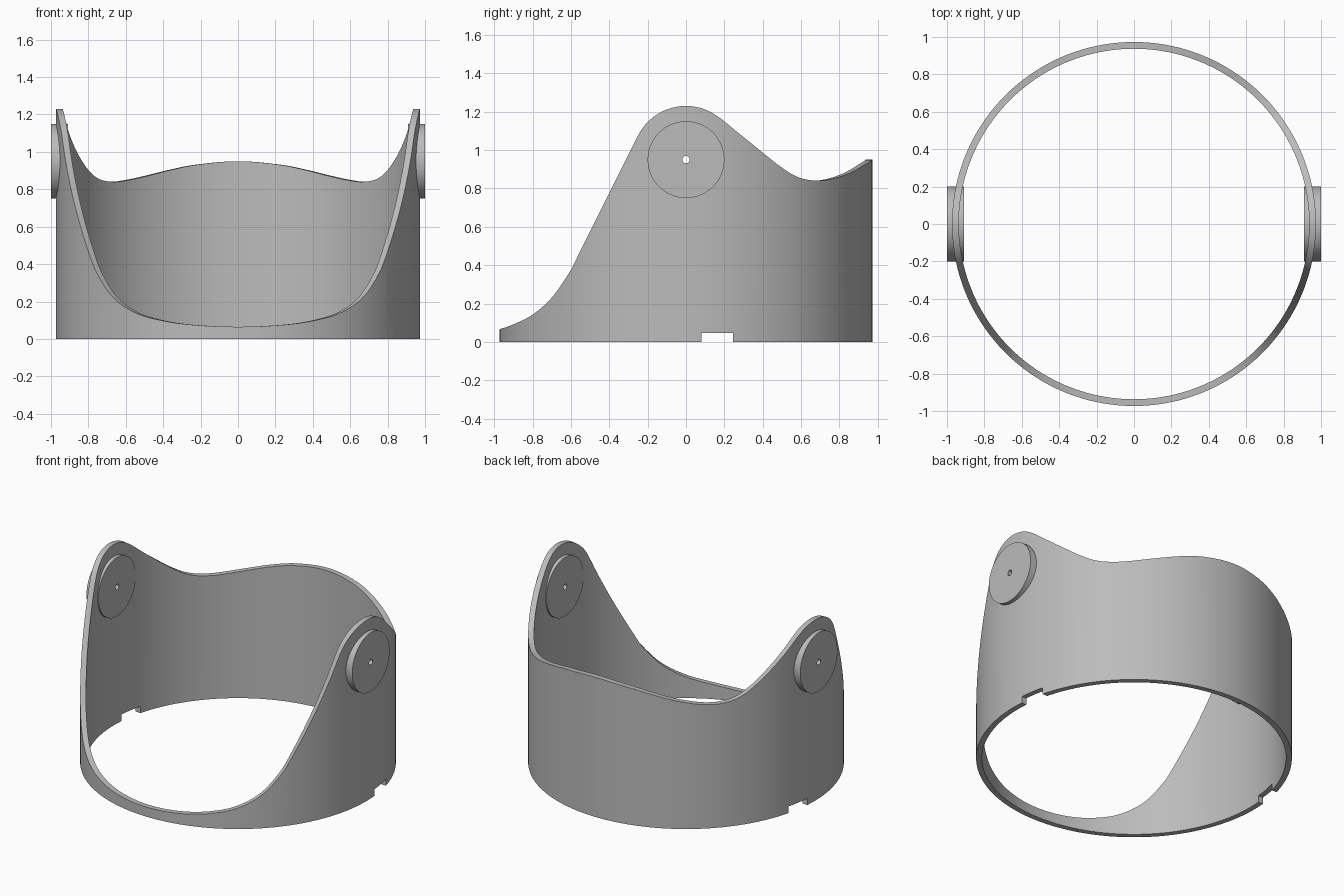
import bpy, bmesh
from math import sin, cos, asin, pi, radians, sqrt

if "Cube" in bpy.data.objects:
    bpy.data.objects.remove(bpy.data.objects["Cube"])

OUTER, INNER, SEGMENTS = 0.973, 0.937, 256
PIVOT_Z, LOBE_R = 0.95, 0.28

grey = bpy.data.materials.new("plain grey")
grey.use_nodes = True
grey.diffuse_color = (0.5, 0.5, 0.5, 1)
grey.node_tree.nodes["Principled BSDF"].inputs["Base Color"].default_value = (0.5, 0.5, 0.5, 1)

# Rim outline (depth, height): low front, round lobe over the pivot, dip, raised back
front = [(-OUTER, 0.065), (-0.94, 0.076), (-0.88, 0.1), (-0.8, 0.142), (-0.7, 0.23),
         (-0.603, 0.37), (-0.56, 0.456), (-0.44, 0.696), (-0.32, 0.935)]
lobe = [(y, PIVOT_Z + sqrt(LOBE_R ** 2 - y * y))
        for y in (-0.25, -0.22, -0.17, -0.1, 0, 0.1, 0.175)]
back = [(0.25, 1.108), (0.35, 1.027), (0.45, 0.946), (0.5, 0.908), (0.55, 0.875),
        (0.61, 0.85), (0.69, 0.84), (0.76, 0.849), (0.84, 0.874), (0.9, 0.904),
        (0.945, 0.931), (OUTER, 0.95)]
rim = [(asin(y / OUTER), z) for y, z in front + lobe + back]


def slope(i):
    if i in (0, len(rim) - 1):
        return 0
    return (rim[i + 1][1] - rim[i - 1][1]) / (rim[i + 1][0] - rim[i - 1][0])


def rim_height(angle):
    """Smooth cubic interpolation of the rim outline."""
    a = asin(max(-1, min(1, sin(angle))))
    i = max(k for k in range(len(rim) - 1) if k == 0 or rim[k][0] <= a)
    (a0, z0), (a1, z1) = rim[i], rim[i + 1]
    w = a1 - a0
    t = (a - a0) / w
    s = 1 - t
    return (z0 * (1 + 2 * t) * s * s + slope(i) * w * t * s * s
            + z1 * (3 - 2 * t) * t * t - slope(i + 1) * w * s * t * t)


def finish(bm, name):
    bmesh.ops.recalc_face_normals(bm, faces=bm.faces[:])
    mesh = bpy.data.meshes.new(name)
    bm.to_mesh(mesh)
    bm.free()
    obj = bpy.data.objects.new(name, mesh)
    bpy.context.collection.objects.link(obj)
    mesh.materials.append(grey)
    return obj


def cylinder_x(name, radius, length, x, sides):
    bpy.ops.mesh.primitive_cylinder_add(vertices=sides, radius=radius, depth=length,
                                        location=(x, 0, PIVOT_Z), rotation=(0, pi / 2, 0))
    obj = bpy.context.object
    obj.name = name
    obj.data.materials.append(grey)
    return obj


def activate(obj):
    bpy.ops.object.select_all(action='DESELECT')
    obj.select_set(True)
    bpy.context.view_layer.objects.active = obj


def cut(obj, cutter):
    activate(obj)
    mod = obj.modifiers.new("cut", 'BOOLEAN')
    mod.operation, mod.solver, mod.object = 'DIFFERENCE', 'EXACT', cutter
    bpy.ops.object.modifier_apply(modifier=mod.name)


# Round wall with a shaped rim
bm = bmesh.new()
columns = []
for k in range(SEGMENTS):
    a = 2 * pi * k / SEGMENTS
    top = rim_height(a)
    columns.append([bm.verts.new((r * cos(a), r * sin(a), z))
                    for r, z in ((OUTER, 0), (OUTER, top), (INNER, top), (INNER, 0))])
for k in range(SEGMENTS):
    c, d = columns[k], columns[(k + 1) % SEGMENTS]
    for j in range(4):
        n = (j + 1) % 4
        bm.faces.new((c[j], d[j], d[n], c[n]))
wall = finish(bm, "wall")

# Pivot discs on both sides
discs = [cylinder_x(side + "_pivot_disc", 0.2, 0.09, sign * 0.955, 96)
         for side, sign in (("left", 1), ("right", -1))]

# Cutters: pin hole through both pivots, notch through both lower edges
hole = cylinder_x("pin_hole_cutter", 0.019, 3, 0, 24)
bpy.ops.mesh.primitive_cube_add(size=1, location=(0, 0.1625, -0.0275))
notch = bpy.context.object
notch.name = "notch_cutter"
notch.scale = (3, 0.165, 0.145)
bpy.context.view_layer.update()

cut(wall, notch)
for part in [wall] + discs:
    cut(part, hole)
    activate(part)
    bpy.ops.object.shade_smooth_by_angle(angle=radians(30))
for cutter in (hole, notch):
    bpy.data.objects.remove(cutter)
